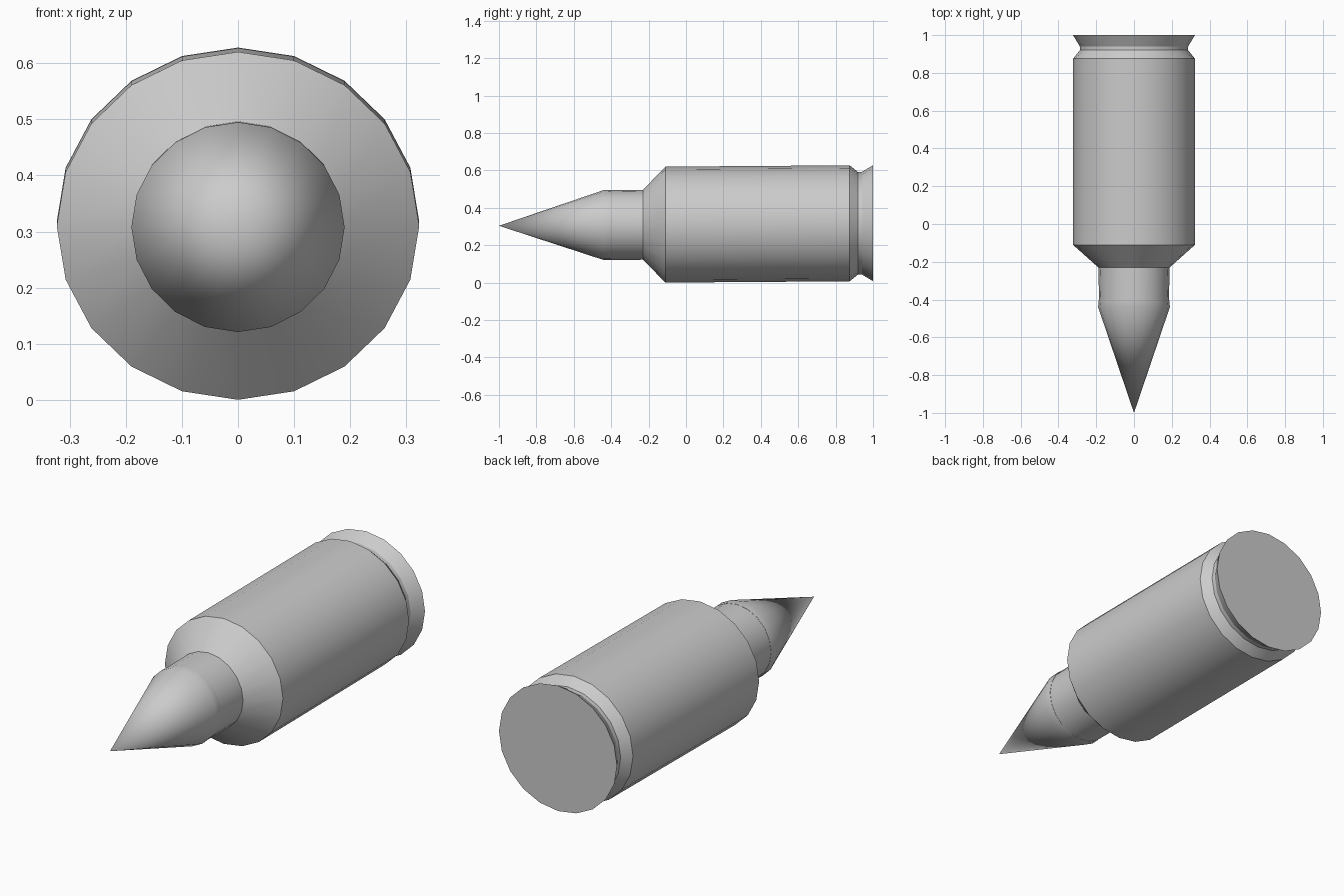
import bpy, bmesh, math
from mathutils import Matrix

if "Cube" in bpy.data.objects:
    bpy.data.objects.remove(bpy.data.objects["Cube"], do_unlink=True)

SIDES = 20
TILT = 0.007  # the axis rises gently toward the back

metal = bpy.data.materials.new("grey metal")
metal.use_nodes = True
GREY = (0.6, 0.6, 0.6, 1)
metal.diffuse_color = GREY
metal.node_tree.nodes["Principled BSDF"].inputs["Base Color"].default_value = GREY


def lathe(name, profile):
    """Turn (y, x radius, z radius) stations into a closed solid along y."""
    bm = bmesh.new()
    rings = []
    for y, rx, rz in profile:
        cz = 0.311 + TILT * y
        if rx == 0:
            rings.append([bm.verts.new((0, y, cz))] * SIDES)
            continue
        rings.append([bm.verts.new((rx * math.cos(a), y, cz + rz * math.sin(a)))
                      for a in (math.tau * i / SIDES for i in range(SIDES))])
    for r0, r1 in zip(rings, rings[1:]):
        for i in range(SIDES):
            j = (i + 1) % SIDES
            corners = dict.fromkeys((r0[i], r0[j], r1[j], r1[i]))
            bm.faces.new(list(corners))
    for ring in (rings[0], rings[-1]):
        if len(set(ring)) > 1:
            bm.faces.new(ring)
    bmesh.ops.recalc_face_normals(bm, faces=bm.faces)
    mesh = bpy.data.meshes.new(name)
    bm.to_mesh(mesh)
    bm.free()
    mesh.materials.append(metal)
    ob = bpy.data.objects.new(name, mesh)
    bpy.context.collection.objects.link(ob)
    bpy.ops.object.select_all(action="DESELECT")
    ob.select_set(True)
    bpy.context.view_layer.objects.active = ob
    bpy.ops.object.shade_smooth_by_angle(angle=math.radians(30))
    return ob


# Casing: neck, shoulder, body, groove and flared rim
lathe("casing", [
    (-0.43, 0.184, 0.186),
    (-0.23, 0.189, 0.187),
    (-0.11, 0.323, 0.31),
    (0.875, 0.323, 0.31),
    (0.92, 0.287, 0.274),
    (0.94, 0.287, 0.274),
    (1.0, 0.323, 0.31),
])

# Pointed tip seated in the neck
lathe("pointed_tip", [
    (-1.0, 0, 0),
    (-0.44, 0.19, 0.187),
    (-0.40, 0.186, 0.187),
])
